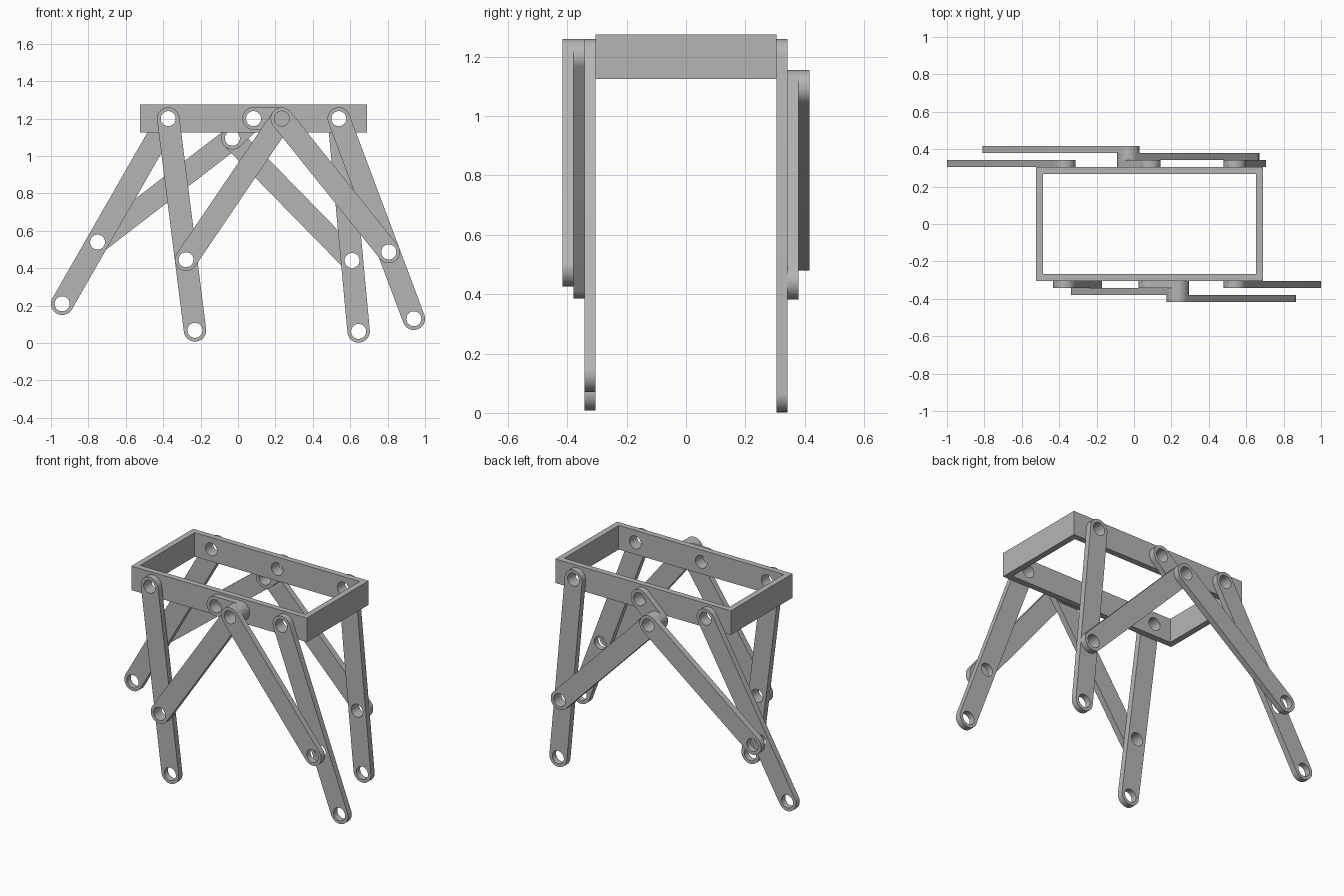
import bpy, bmesh, math
from mathutils import Vector

cube = bpy.data.objects.get("Cube")
if cube:
    bpy.data.objects.remove(cube)

GREY = (0.46, 0.46, 0.46, 1)
grey = bpy.data.materials.new("plain grey")
grey.use_nodes = True
grey.diffuse_color = GREY
grey.node_tree.nodes["Principled BSDF"].inputs["Base Color"].default_value = GREY

RADIUS, HOLE = 0.06, 0.04      # bar end and pin hole
THICK = 0.037                  # bar thickness
SIDE = 0.305                   # half depth of the frame
AXIS = Vector((0.083, 1.2))    # crank axle, centre of the frame
SPREAD = 0.456                 # axle to leg pivot


def activate(obj):
    bpy.ops.object.select_all(action='DESELECT')
    obj.select_set(True)
    bpy.context.view_layer.objects.active = obj


def arc(centre, radius, start, sweep, steps):
    return [centre + radius * Vector((math.cos(start + sweep * i / steps),
                                      math.sin(start + sweep * i / steps)))
            for i in range(steps + 1)]


def circle(centre, radius):
    return arc(centre, radius, 0, math.tau, 48)[:-1]


def plate(name, loops, depth):
    """Extrude a flat outline (first loop) with holes (other loops)."""
    curve = bpy.data.curves.new(name, 'CURVE')
    curve.dimensions = '2D'
    curve.fill_mode = 'BOTH'
    curve.extrude = depth / 2
    for loop in loops:
        spline = curve.splines.new('POLY')
        spline.points.add(len(loop) - 1)
        for point, co in zip(spline.points, loop):
            point.co = (co[0], co[1], 0, 1)
        spline.use_cyclic_u = True
    obj = bpy.data.objects.new(name, curve)
    bpy.context.collection.objects.link(obj)
    activate(obj)
    bpy.ops.object.convert(target='MESH')
    obj = bpy.context.object
    bm = bmesh.new()
    bm.from_mesh(obj.data)
    bmesh.ops.remove_doubles(bm, verts=bm.verts, dist=0.0001)
    bmesh.ops.recalc_face_normals(bm, faces=bm.faces)
    bm.to_mesh(obj.data)
    bm.free()
    obj.data.materials.clear()
    obj.data.materials.append(grey)
    return obj


def bar(name, a, b, side, layer, extra=()):
    """Round-ended bar from a to b in the x-z plane; layer counts outwards."""
    a, b = Vector(a), Vector(b)
    along = math.atan2(b.y - a.y, b.x - a.x)
    outline = (arc(b, RADIUS, along - math.pi / 2, math.pi, 24)
               + arc(a, RADIUS, along + math.pi / 2, math.pi, 24))
    holes = [circle(Vector(p), HOLE) for p in (a, b, *extra)]
    obj = plate(name, [outline] + holes, THICK)
    obj.rotation_euler.x = math.pi / 2
    obj.location.y = side * (SIDE + THICK * (layer + 0.5))
    activate(obj)
    bpy.ops.object.shade_smooth_by_angle(angle=math.radians(30))


def rectangle(half_x, half_y):
    return [(sx * half_x, sy * half_y)
            for sx, sy in ((-1, -1), (1, -1), (1, 1), (-1, 1))]


# Open rectangular frame with drilled pivots
frame = plate("frame", [rectangle(0.607, SIDE), rectangle(0.57, SIDE - 0.037)], 0.15)
frame.location = (AXIS.x, 0, AXIS.y)
for shift in (-SPREAD, 0, SPREAD):
    bpy.ops.mesh.primitive_cylinder_add(vertices=48, radius=HOLE, depth=1,
                                        location=(AXIS.x + shift, 0, AXIS.y),
                                        rotation=(math.pi / 2, 0, 0))
    cutter = bpy.context.object
    cutter.hide_render = True
    drill = frame.modifiers.new("drill", 'BOOLEAN')
    drill.operation = 'DIFFERENCE'
    drill.solver = 'EXACT'
    drill.object = cutter
    activate(frame)
    bpy.ops.object.modifier_apply(modifier=drill.name)
    bpy.data.objects.remove(cutter)
bpy.ops.object.shade_smooth_by_angle(angle=math.radians(30))

# Each side: crank pin, then (foot, link layer) for the right and left legs
sides = {
    "front": (-1, (0.234, 1.2), ((-0.23, 0.068), 1), ((0.94, 0.13), 2)),
    "back": (1, (-0.03, 1.095), ((-0.94, 0.21), 2), ((0.645, 0.062), 1)),
}
for label, (side, pin, *legs) in sides.items():
    bar(label + "_crank", AXIS, pin, side, 0)
    for hand, sign, (foot, layer) in zip(("right", "left"), (-1, 1), legs):
        hip = AXIS + Vector((sign * SPREAD, 0))
        knee = hip.lerp(Vector(foot), 2 / 3)
        bar(f"{label}_{hand}_leg", hip, foot, side, 0, [knee])
        bar(f"{label}_{hand}_link", pin, knee, side, layer)
